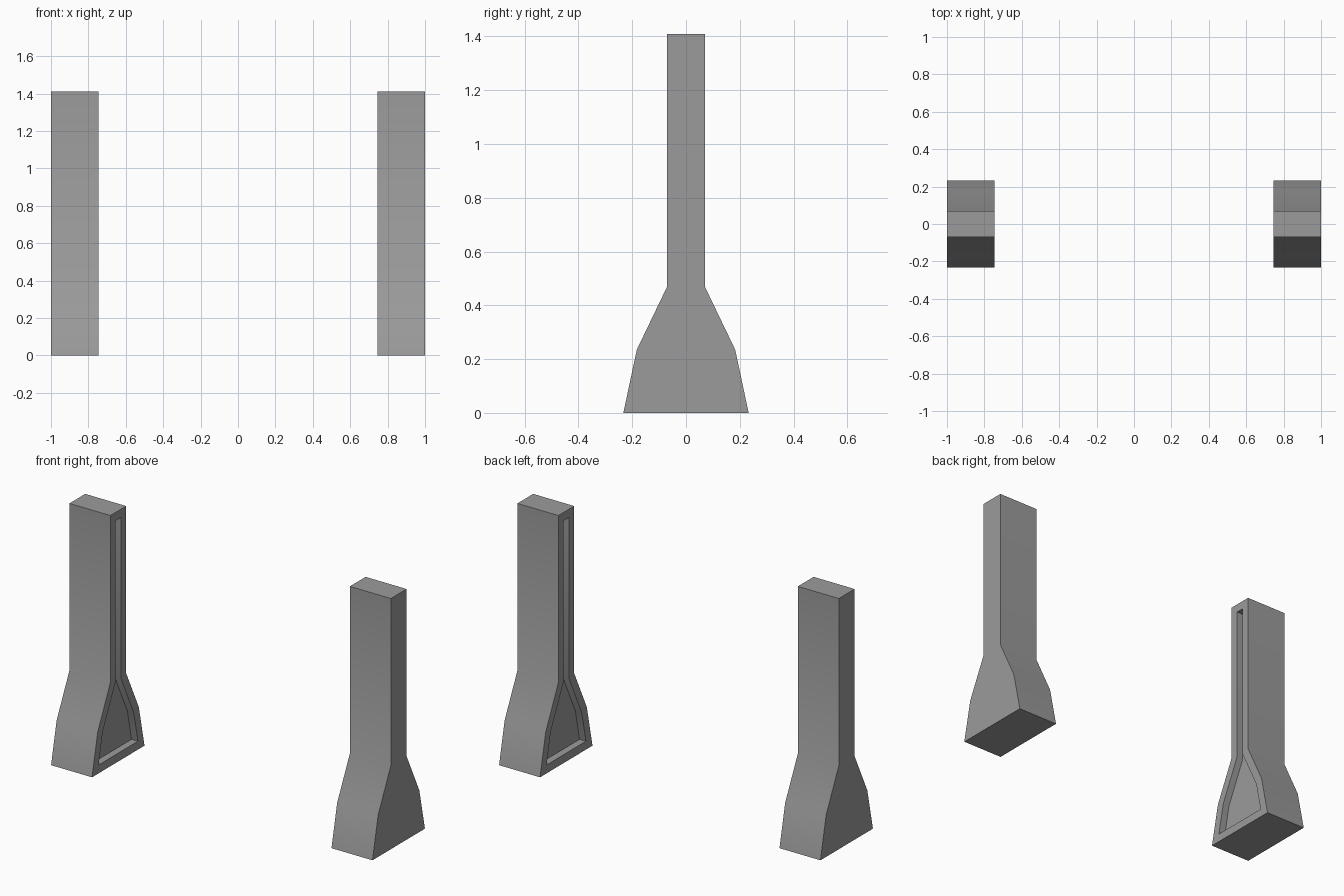
import bpy
import bmesh
from math import radians
from mathutils import Vector

cube = bpy.data.objects.get("Cube")
if cube:
    bpy.data.objects.remove(cube)

# Single grey finish
grey = bpy.data.materials.new("mid_grey")
grey.use_nodes = True
grey.diffuse_color = (0.33, 0.33, 0.33, 1)
grey.node_tree.nodes["Principled BSDF"].inputs["Base Color"].default_value = grey.diffuse_color

OUTER, INNER = 1.0, 0.745
BORDER, DEPTH = 0.047, 0.04
# Half of the flared side profile: (half depth, height)
HALF = [(0.233, 0), (0.183, 0.235), (0.07, 0.47), (0.07, 1.41)]


def make_post(name, side):
    """Flared post with a framed recess on the face towards the centre."""
    bm = bmesh.new()
    outline = HALF + [(-y, z) for y, z in reversed(HALF)]
    start = bm.faces.new([bm.verts.new((side * OUTER, y, z)) for y, z in outline])
    # Sweep the profile across the width of the post
    swept = bmesh.ops.extrude_face_region(bm, geom=[start], use_keep_orig=True)
    verts = [g for g in swept["geom"] if isinstance(g, bmesh.types.BMVert)]
    bmesh.ops.translate(bm, verts=verts, vec=(side * (INNER - OUTER), 0, 0))
    bmesh.ops.recalc_face_normals(bm, faces=bm.faces)

    # Inset the inner face, then push it in with straight walls
    bm.normal_update()
    inward = Vector((-side, 0, 0))
    panel = max(bm.faces, key=lambda f: f.normal.dot(inward))
    bmesh.ops.inset_region(bm, faces=[panel], thickness=BORDER, use_even_offset=True)
    pushed = bmesh.ops.extrude_discrete_faces(bm, faces=[panel])["faces"][0]
    bmesh.ops.translate(bm, verts=pushed.verts, vec=(side * DEPTH, 0, 0))
    bmesh.ops.recalc_face_normals(bm, faces=bm.faces)

    mesh = bpy.data.meshes.new(name)
    bm.to_mesh(mesh)
    bm.free()
    mesh.materials.append(grey)
    post = bpy.data.objects.new(name, mesh)
    bpy.context.collection.objects.link(post)

    # Soften the flare, keep the corners sharp
    bpy.ops.object.select_all(action='DESELECT')
    post.select_set(True)
    bpy.context.view_layer.objects.active = post
    bpy.ops.object.shade_smooth_by_angle(angle=radians(30))


make_post("left_post", 1)
make_post("right_post", -1)
